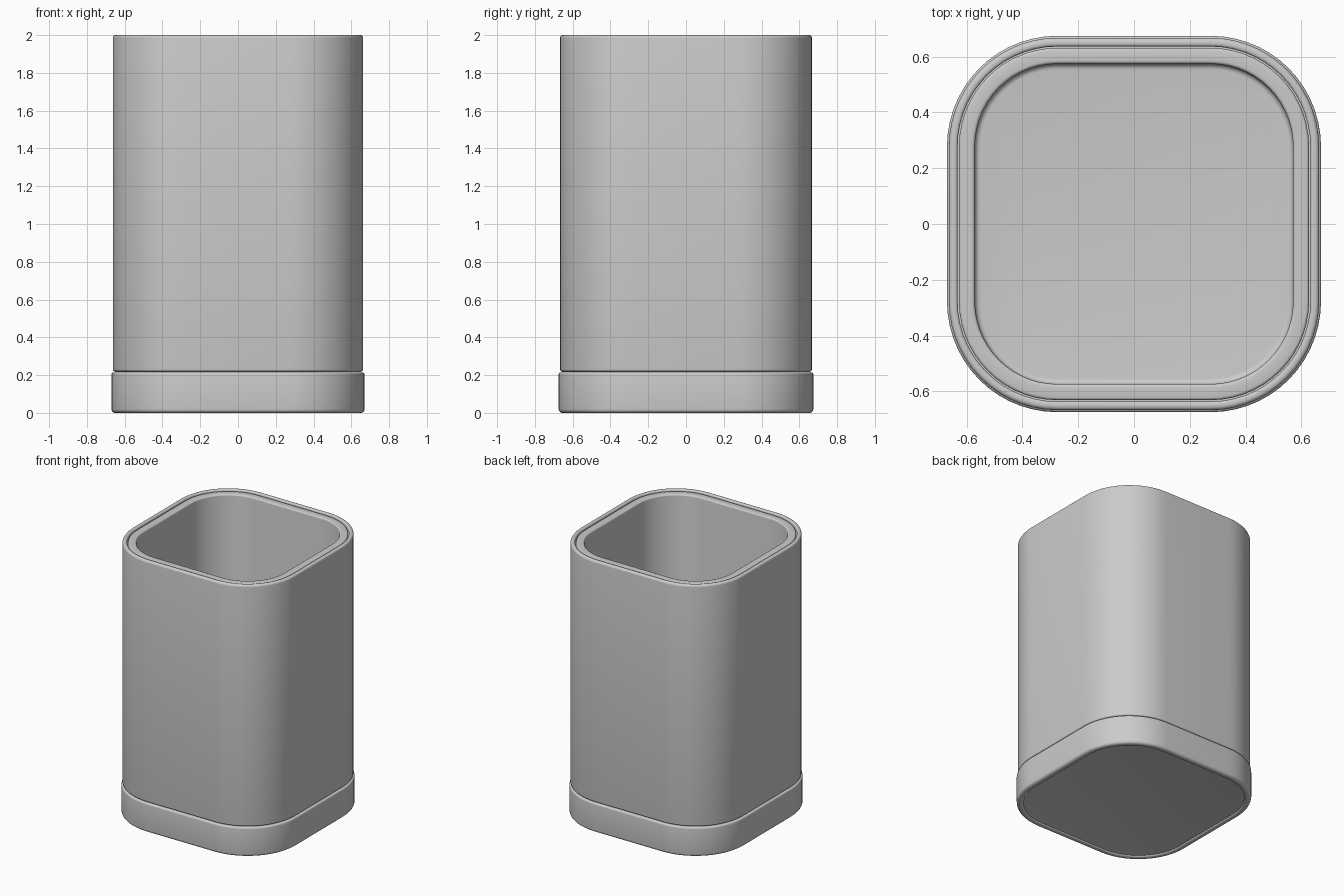
import bpy, bmesh, math

cube = bpy.data.objects.get("Cube")
if cube:
    bpy.data.objects.remove(cube, do_unlink=True)

# One plain grey for the whole cup
grey = bpy.data.materials.new("plain grey")
grey.use_nodes = True
colour = (0.6, 0.6, 0.6, 1)
grey.diffuse_color = colour
grey.node_tree.nodes["Principled BSDF"].inputs["Base Color"].default_value = colour

CORE = 0.275   # half length of each straight side
STEPS = 14     # segments per rounded corner


def ring(half, z):
    """Rounded square of the given half width; corners share centres."""
    r = half - CORE
    pts = []
    for corner in range(4):
        cx = CORE * (1 if corner in (0, 3) else -1)
        cy = CORE * (1 if corner in (0, 1) else -1)
        for i in range(STEPS + 1):
            a = math.pi / 2 * (corner + i / STEPS)
            pts.append((cx + r * math.cos(a), (cy + r * math.sin(a)) * 1.006, z))
    return pts


def fillet(half, z, r, start, end, n=5):
    """Arc of profile points (half width, height), angles in degrees."""
    return [(half + r * math.cos(math.radians(start + (end - start) * i / n)),
             z + r * math.sin(math.radians(start + (end - start) * i / n)))
            for i in range(n + 1)]


def sweep(name, profile, closed=False):
    """Carry a profile round the rounded square; open ends are capped."""
    bm = bmesh.new()
    loops = [[bm.verts.new(p) for p in ring(h, z)] for h, z in profile]
    pairs = list(zip(loops, loops[1:]))
    if closed:
        pairs.append((loops[-1], loops[0]))
    else:
        bm.faces.new(loops[0])
        bm.faces.new(loops[-1])
    for a, b in pairs:
        for i in range(len(a)):
            j = (i + 1) % len(a)
            bm.faces.new((a[i], a[j], b[j], b[i]))
    bmesh.ops.recalc_face_normals(bm, faces=bm.faces)
    mesh = bpy.data.meshes.new(name)
    bm.to_mesh(mesh)
    bm.free()
    mesh.materials.append(grey)
    obj = bpy.data.objects.new(name, mesh)
    bpy.context.collection.objects.link(obj)
    bpy.ops.object.select_all(action='DESELECT')
    obj.select_set(True)
    bpy.context.view_layer.objects.active = obj
    bpy.ops.object.shade_smooth_by_angle(angle=math.radians(35))
    return obj


# Base cup: shallow recess beneath, rounded foot, soft upper edge
sweep("base",
      [(0.615, 0.012), (0.625, 0.010)]
      + fillet(0.640, 0.018, 0.018, 225, 270, 3)
      + fillet(0.650, 0.020, 0.020, 270, 360)
      + fillet(0.658, 0.203, 0.012, 0, 90)
      + [(0.60, 0.215)])

# Outer shell: thin wall with a rounded rim
sweep("outer_shell",
      [(0.632, 0.217), (0.650, 0.217)]
      + fillet(0.651, 0.231, 0.012, -60, 0, 3)
      + fillet(0.648, 1.985, 0.015, 0, 90)
      + fillet(0.642, 1.990, 0.010, 90, 180, 3),
      closed=True)

# Inner liner: set inside the shell, with a filleted floor
sweep("inner_liner",
      [(0.627, 0.217)]
      + fillet(0.617, 1.983, 0.010, 0, 90, 3)
      + fillet(0.582, 1.981, 0.012, 90, 180)
      + fillet(0.550, 0.260, 0.020, 0, -90))
